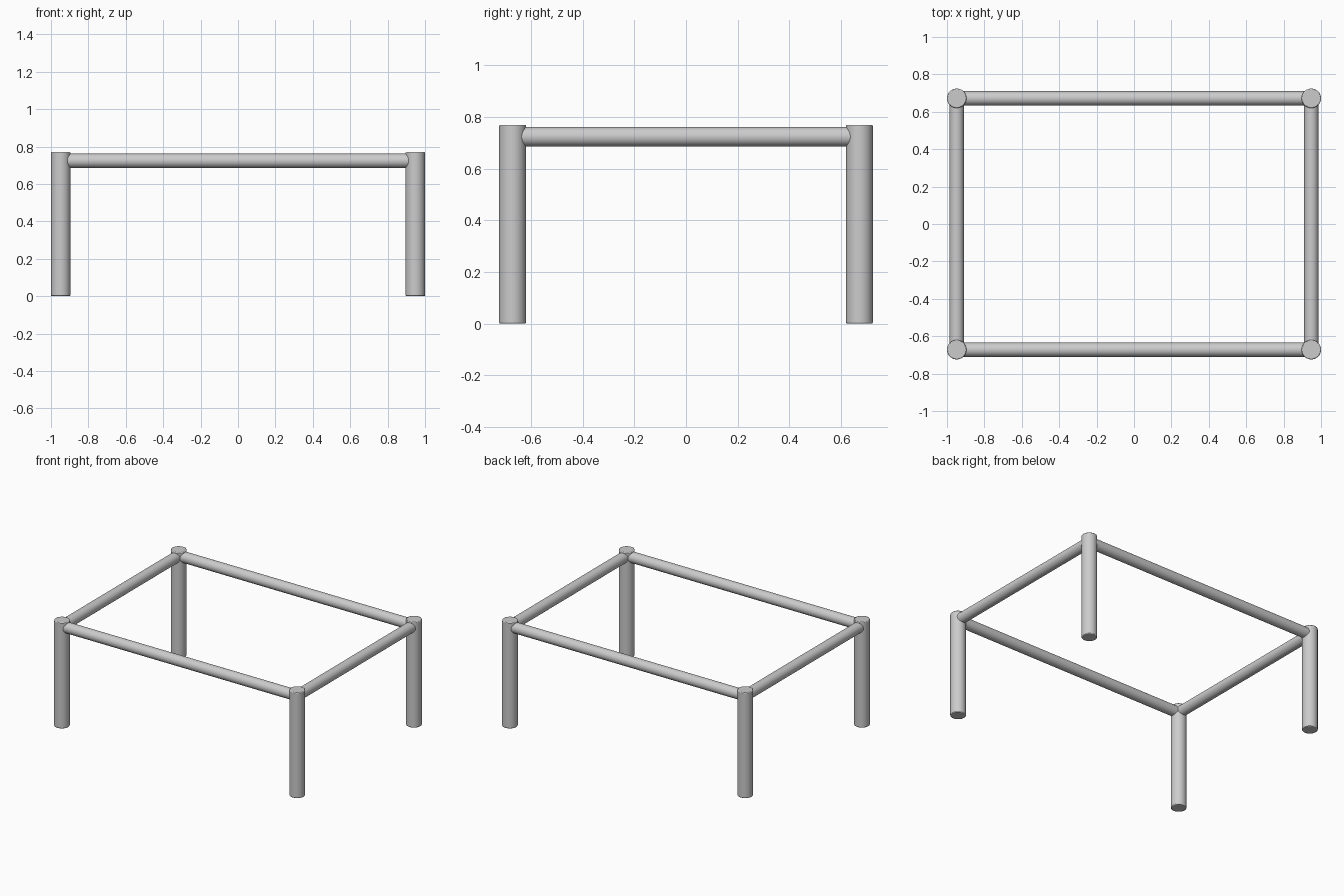
import bpy
from math import pi, radians

if "Cube" in bpy.data.objects:
    bpy.data.objects.remove(bpy.data.objects["Cube"])

PX, PY = 0.948, 0.672      # post centres
POST_R, POST_H = 0.052, 0.77
RAIL_R, RAIL_Z = 0.038, 0.724


def rod(name, radius, length, location, rotation=(0, 0, 0)):
    bpy.ops.mesh.primitive_cylinder_add(vertices=48, radius=radius, depth=length,
                                        location=location, rotation=rotation)
    ob = bpy.context.object
    ob.name = name
    return ob


def smooth(ob):
    bpy.ops.object.shade_smooth_by_angle(angle=radians(35))


# corner legs with slightly softened ends
for sx, side in ((-1, "left"), (1, "right")):
    for sy, end in ((-1, "front"), (1, "back")):
        leg = rod(f"{end}_{side}_leg", POST_R, POST_H, (sx * PX, sy * PY, POST_H / 2))
        bevel = leg.modifiers.new("soft_rim", 'BEVEL')
        bevel.width = 0.005
        bevel.segments = 2
        bevel.limit_method = 'ANGLE'
        bevel.angle_limit = radians(40)
        smooth(leg)

# long rails front and back, running into the leg centres
for sy, end in ((-1, "front"), (1, "back")):
    smooth(rod(f"{end}_rail", RAIL_R, 2 * PX, (0, sy * PY, RAIL_Z), (0, pi / 2, 0)))

# short rails left and right
for sx, side in ((-1, "left"), (1, "right")):
    smooth(rod(f"{side}_rail", RAIL_R, 2 * PY, (sx * PX, 0, RAIL_Z), (pi / 2, 0, 0)))
